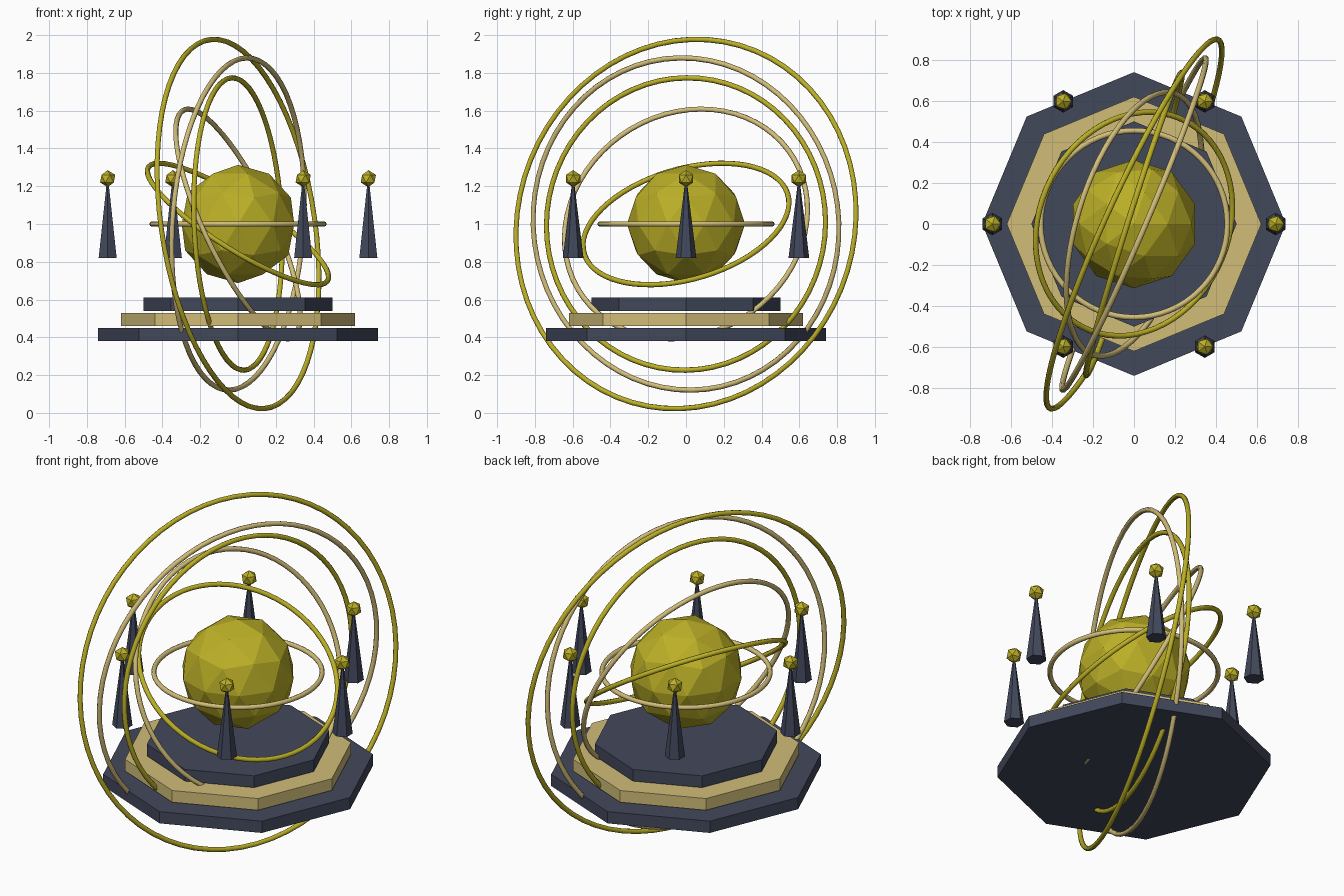
import bpy, math
from mathutils import Vector

if "Cube" in bpy.data.objects:
    bpy.data.objects.remove(bpy.data.objects["Cube"])


def material(name, rgb):
    m = bpy.data.materials.new(name)
    m.diffuse_color = (*rgb, 1)
    m.use_nodes = True
    m.node_tree.nodes["Principled BSDF"].inputs["Base Color"].default_value = m.diffuse_color
    return m


GOLD = material("gold", (0.50, 0.43, 0.02))
TAN = material("tan", (0.64, 0.51, 0.19))
SLATE = material("slate", (0.055, 0.065, 0.105))


def finish(name, mat):
    o = bpy.context.object
    o.name = name
    o.data.materials.append(mat)
    return o


# Stepped octagonal base
for i, (r, mat) in enumerate([(0.74, SLATE), (0.62, TAN), (0.50, SLATE)]):
    bpy.ops.mesh.primitive_cylinder_add(vertices=8, radius=r, depth=0.07,
                                        location=(0, 0, 0.415 + 0.08 * i))
    finish(f"base_step_{i + 1}", mat)

# Faceted central globe
bpy.ops.mesh.primitive_ico_sphere_add(subdivisions=2, radius=0.313, location=(0, 0, 1))
finish("globe", GOLD)

# Nested tilted rings: each given by the axis it turns around
axes = [(0, 0, 1), (0.52, -0.24, 0.82), (0.87, -0.27, 0.413),
        (0.953, -0.30, 0.04), (0.917, -0.394, -0.06), (0.90, -0.41, 0.14)]
for i, axis in enumerate(axes):
    q = Vector((0, 0, 1)).rotation_difference(Vector(axis).normalized())
    bpy.ops.mesh.primitive_torus_add(major_radius=0.455 + 0.1065 * i, minor_radius=0.014,
                                     major_segments=64, minor_segments=8,
                                     location=(0, 0, 1), rotation=q.to_euler())
    finish(f"ring_{i + 1}", GOLD if i % 2 else TAN)
    bpy.ops.object.shade_smooth()

# Floating spires with gem tips
for i in range(6):
    a = math.radians(60 * i)
    x, y = 0.69 * math.cos(a), 0.69 * math.sin(a)
    bpy.ops.mesh.primitive_cone_add(vertices=6, radius1=0.055, radius2=0.008, depth=0.38,
                                    location=(x, y, 1.01))
    finish(f"spire_{i + 1}", SLATE)
    bpy.ops.mesh.primitive_ico_sphere_add(subdivisions=1, radius=0.045, location=(x, y, 1.24))
    finish(f"spire_gem_{i + 1}", GOLD)
